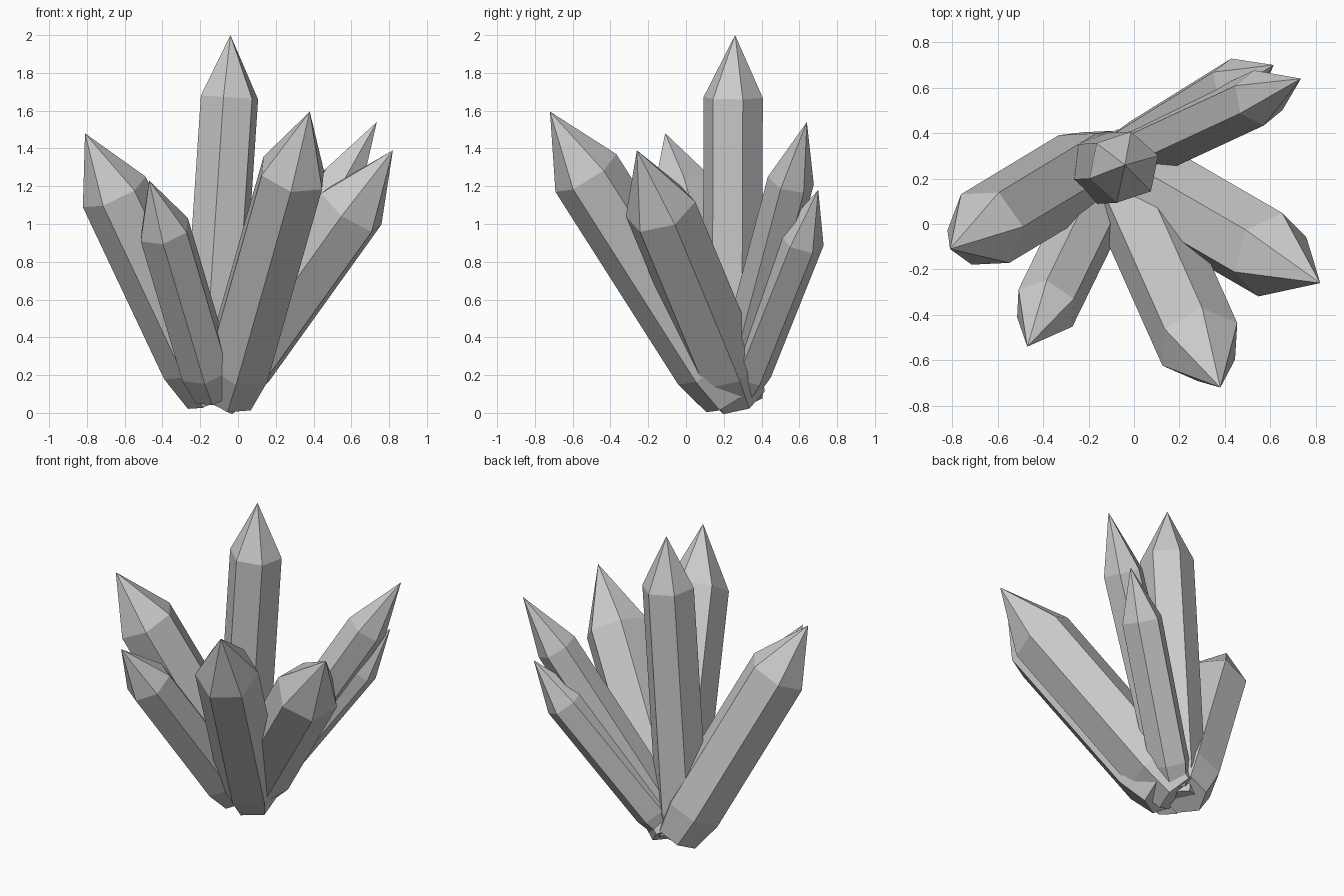
import bpy, bmesh, math
from mathutils import Vector

if "Cube" in bpy.data.objects:
    bpy.data.objects.remove(bpy.data.objects["Cube"])

SIDES = 6


def crystal(name, tip, shoulder, root, radius, corner):
    """Six-sided prism from root to shoulder, pointed at tip, tapered below root.
    corner is the rough direction of one prism edge from the axis."""
    tip, shoulder, root = Vector(tip), Vector(shoulder), Vector(root)
    axis = (shoulder - root).normalized()
    u = Vector(corner)
    u = (u - axis * u.dot(axis)).normalized()
    v = axis.cross(u)
    foot = root - axis * radius * 1.1

    bm = bmesh.new()

    def ring(centre, r):
        return [bm.verts.new(centre + r * (u * math.cos(a) + v * math.sin(a)))
                for a in (math.tau * i / SIDES for i in range(SIDES))]

    rings = [ring(foot, radius * 0.75), ring(root, radius), ring(shoulder, radius)]
    apex = bm.verts.new(tip)
    bm.faces.new(rings[0][::-1])
    for low, high in zip(rings, rings[1:]):
        for i in range(SIDES):
            j = (i + 1) % SIDES
            bm.faces.new((low[i], low[j], high[j], high[i]))
    for i in range(SIDES):
        bm.faces.new((rings[2][i], rings[2][(i + 1) % SIDES], apex))

    mesh = bpy.data.meshes.new(name)
    bm.to_mesh(mesh)
    bm.free()
    bpy.context.collection.objects.link(bpy.data.objects.new(name, mesh))


# Tall upright crystal
crystal("centre_crystal", (-0.04, 0.26, 2.0), (-0.045, 0.25, 1.67),
        (-0.14, 0.245, 0.25), 0.16, (0.15, 0.05, 0))
# Large leaning crystals
crystal("left_crystal", (-0.81, -0.11, 1.48), (-0.655, -0.02, 1.17),
        (-0.225, 0.24, 0.26), 0.185, (-0.165, -0.01, -0.07))
crystal("front_crystal", (0.38, -0.72, 1.595), (0.29, -0.53, 1.27),
        (0.0, 0.12, 0.25), 0.19, (-0.01, -0.16, -0.10))
crystal("right_crystal", (0.82, -0.26, 1.39), (0.60, -0.135, 1.08),
        (0.005, 0.21, 0.25), 0.195, (0.16, 0.085, -0.10))
# Slim leaning crystals
crystal("back_upper_crystal", (0.735, 0.64, 1.54), (0.55, 0.555, 1.23),
        (0.0, 0.30, 0.27), 0.125, (0.02, -0.11, 0.02))
crystal("back_lower_crystal", (0.615, 0.70, 1.18), (0.45, 0.61, 0.92),
        (0.0, 0.33, 0.22), 0.125, (-0.02, 0.12, -0.03))
crystal("front_left_crystal", (-0.47, -0.54, 1.23), (-0.39, -0.37, 0.97),
        (-0.17, 0.08, 0.23), 0.145, (-0.13, -0.04, -0.07))
